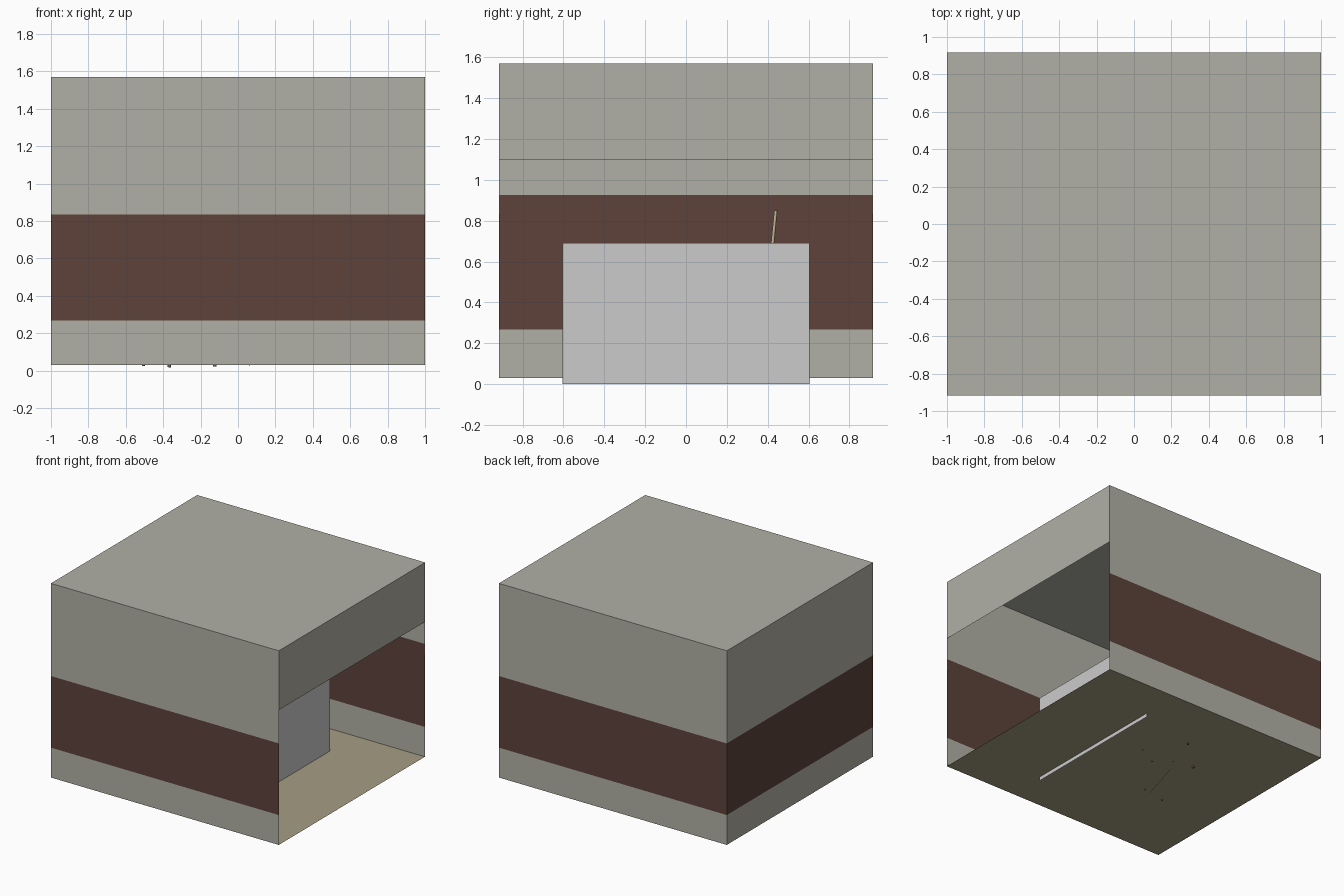
import bpy
from mathutils import Vector

if "Cube" in bpy.data.objects:
    bpy.data.objects.remove(bpy.data.objects["Cube"])

X, Y, FLOOR, TOP = 1.0, 0.917, 0.03, 1.57
GAP = 0.003  # distance between outer and inner wall skins


def material(name, rgb):
    m = bpy.data.materials.new(name)
    m.diffuse_color = (*rgb, 1)
    m.use_nodes = True
    m.node_tree.nodes["Principled BSDF"].inputs["Base Color"].default_value = m.diffuse_color
    return m


PLASTER = material("plaster", (0.442, 0.436, 0.382))
BAND = material("brown_band", (0.109, 0.055, 0.0415))
EARTH = material("floor_tan", (0.377, 0.335, 0.226))
WOOD = material("pale_wood", (0.55, 0.48, 0.33))
DARK = material("dark_wood", (0.16, 0.12, 0.08))


def mesh_object(name, verts, faces, mats, slots=None):
    me = bpy.data.meshes.new(name)
    me.from_pydata(verts, [], faces)
    for m in mats:
        me.materials.append(m)
    for i, s in enumerate(slots or []):
        me.polygons[i].material_index = s
    ob = bpy.data.objects.new(name, me)
    bpy.context.collection.objects.link(ob)
    return ob


def wall(name, a, b, levels, slots):
    """Upright sheet from a to b (xy), split into strips at the given heights."""
    verts = [(p[0], p[1], z) for z in levels for p in (a, b)]
    faces = [(2 * i, 2 * i + 1, 2 * i + 3, 2 * i + 2) for i in range(len(slots))]
    return mesh_object(name, verts, faces, [PLASTER, BAND], slots)


def sheet(name, x, y, z, mat):
    vs = [(-x, -y, z), (x, -y, z), (x, y, z), (-x, y, z)]
    return mesh_object(name, vs, [(0, 1, 2, 3)], [mat])


def stick(name, a, b, r, mat):
    a, b = Vector(a), Vector(b)
    d = b - a
    bpy.ops.mesh.primitive_cylinder_add(vertices=8, radius=r, depth=d.length,
                                        location=(a + b) / 2)
    ob = bpy.context.object
    ob.name = name
    ob.rotation_euler = d.to_track_quat('Z', 'Y').to_euler()
    ob.data.materials.append(mat)
    bpy.ops.object.shade_smooth_by_angle(angle=0.9)
    return ob


# Three full walls and the lintel, each with an outer and an inner skin
sides = {
    "front": ((-1, -1), (1, -1)),
    "back": ((1, 1), (-1, 1)),
    "left": ((-1, 1), (-1, -1)),
    "right_lintel": ((1, -1), (1, 1)),
}
for side, (a, b) in sides.items():
    for skin, g, band_top in (("outer", 0, 0.835), ("inner", GAP, 0.925)):
        p, q = [(s[0] * (X - g), s[1] * (Y - g)) for s in (a, b)]
        if skin == "inner":
            p, q = q, p
        if side == "right_lintel":
            levels, slots = [1.10, TOP], [0]
        else:
            levels, slots = [FLOOR, 0.267, band_top, TOP], [0, 1, 0]
        wall(f"{side}_wall_{skin}", p, q, levels, slots)

# Roof and floor
sheet("roof", X, Y, TOP, PLASTER)
sheet("floor", X, Y, FLOOR, EARTH)

# Upright screen near the open side
mesh_object("screen", [(0.385, -0.605, 0), (0.385, 0.605, 0),
                       (0.385, 0.605, 0.69), (0.385, -0.605, 0.69)],
            [(0, 1, 2, 3)], [])

# Small stool behind the screen, feet just at or through the floor
feet = [(0.067, 0.18, 0.029), (-0.125, 0.46, 0.022),
        (-0.368, 0.228, 0.018), (-0.176, -0.05, 0.031)]
seat = [(x * 0.9 - 0.015, y * 0.9 + 0.02) for x, y, _ in feet]
for i, (f, s) in enumerate(zip(feet, seat)):
    stick(f"stool_leg_{i + 1}", f, (*s, 0.34), 0.009, DARK)
mesh_object("stool_seat",
            [(x, y, z) for z in (0.33, 0.355) for x, y in seat],
            [(0, 1, 2, 3), (7, 6, 5, 4)] +
            [(i, i + 4, (i + 1) % 4 + 4, (i + 1) % 4) for i in range(4)], [DARK])

# Leaning pole, and a second one lying on the floor
stick("leaning_pole", (-0.21, 0.36, FLOOR), (-0.16, 0.44, 0.85), 0.008, WOOD)
stick("fallen_pole", (-0.269, 0.086, 0.037), (-0.374, -0.265, 0.037), 0.008, DARK)

# Small pegs at floor level
for i, (x, y, z) in enumerate([(-0.095, 0.09, 0.029), (-0.21, 0.19, 0.029),
                               (-0.318, -0.255, 0.029), (-0.506, -0.287, 0.025)]):
    stick(f"floor_peg_{i + 1}", (x, y, z), (x, y, 0.06), 0.008, DARK)
